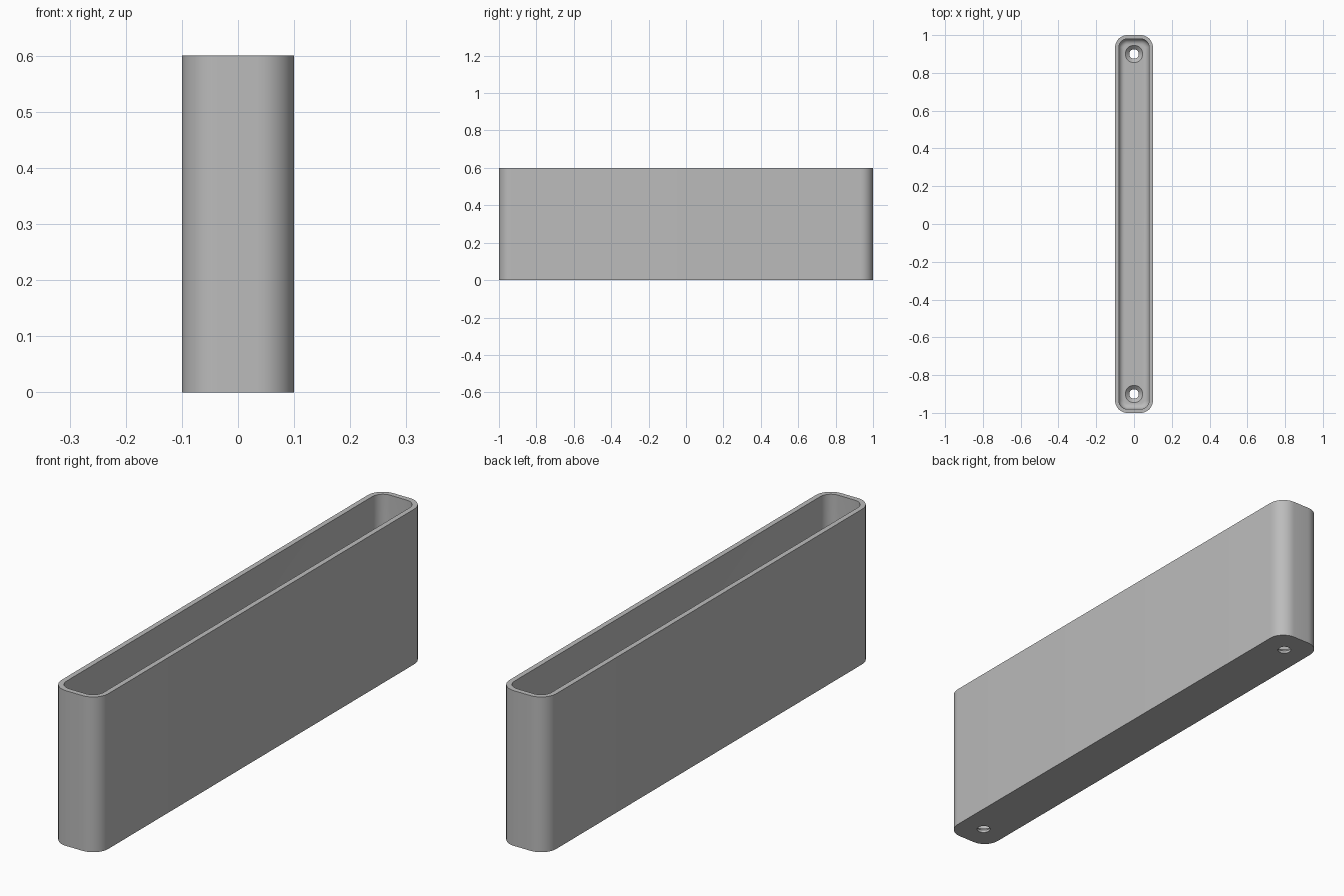
import bpy
import bmesh
from math import cos, sin, pi

if "Cube" in bpy.data.objects:
    bpy.data.objects.remove(bpy.data.objects["Cube"], do_unlink=True)

HALF_X, HALF_Y, HEIGHT = 0.1, 1.0, 0.6
CORNER, WALL, FLOOR, FILLET = 0.065, 0.02, 0.03, 0.03
HOLE_Y, HOLE_R, SINK_R = 0.9, 0.025, 0.046

grey = bpy.data.materials.new("plain grey")
grey.use_nodes = True
colour = (0.5, 0.5, 0.5, 1)
grey.diffuse_color = colour
grey.node_tree.nodes["Principled BSDF"].inputs["Base Color"].default_value = colour


def rounded_loop(bm, inset, z, steps=10):
    """Ring of vertices round a rounded rectangle, shrunk by inset."""
    r = CORNER - inset
    cx, cy = HALF_X - CORNER, HALF_Y - CORNER
    ring = []
    for q, (sx, sy) in enumerate([(1, 1), (-1, 1), (-1, -1), (1, -1)]):
        for i in range(steps + 1):
            a = (q + i / steps) * pi / 2
            ring.append(bm.verts.new((sx * cx + r * cos(a), sy * cy + r * sin(a), z)))
    return ring


def circle_loop(bm, r, y, z, n=32):
    return [bm.verts.new((r * cos(2 * pi * i / n), y + r * sin(2 * pi * i / n), z))
            for i in range(n)]


def skin(bm, rings):
    """Join successive rings with quads and cap both ends."""
    for a, b in zip(rings, rings[1:]):
        for i in range(len(a)):
            j = (i + 1) % len(a)
            bm.faces.new((a[i], a[j], b[j], b[i]))
    bm.faces.new(rings[0][::-1])
    bm.faces.new(rings[-1])
    bmesh.ops.recalc_face_normals(bm, faces=bm.faces)


def make_object(name, bm):
    mesh = bpy.data.meshes.new(name)
    bm.to_mesh(mesh)
    bm.free()
    obj = bpy.data.objects.new(name, mesh)
    bpy.context.collection.objects.link(obj)
    mesh.materials.append(grey)
    return obj


# Open tray: outer wall, rim, inner wall, filleted floor
bm = bmesh.new()
rings = [rounded_loop(bm, 0, 0), rounded_loop(bm, 0, HEIGHT),
         rounded_loop(bm, WALL, HEIGHT)]
for i in range(9):
    a = i / 8 * pi / 2
    rings.append(rounded_loop(bm, WALL + FILLET * (1 - cos(a)),
                              FLOOR + FILLET * (1 - sin(a))))
skin(bm, rings)
tray = make_object("tray", bm)

# Countersunk screw holes through the floor
bpy.context.view_layer.objects.active = tray
tray.select_set(True)
for side in (-1, 1):
    bm = bmesh.new()
    y = side * HOLE_Y
    skin(bm, [circle_loop(bm, r, y, z) for r, z in
              [(HOLE_R, -0.05), (HOLE_R, 0.01), (SINK_R, FLOOR), (SINK_R, 0.1)]])
    cutter = make_object("screw_hole_cutter", bm)
    cutter.hide_render = True
    cut = tray.modifiers.new("screw hole", "BOOLEAN")
    cut.object, cut.operation, cut.solver = cutter, "DIFFERENCE", "EXACT"
    bpy.ops.object.modifier_apply(modifier=cut.name)
    bpy.data.objects.remove(cutter, do_unlink=True)

bpy.ops.object.shade_smooth_by_angle(angle=pi / 6)
